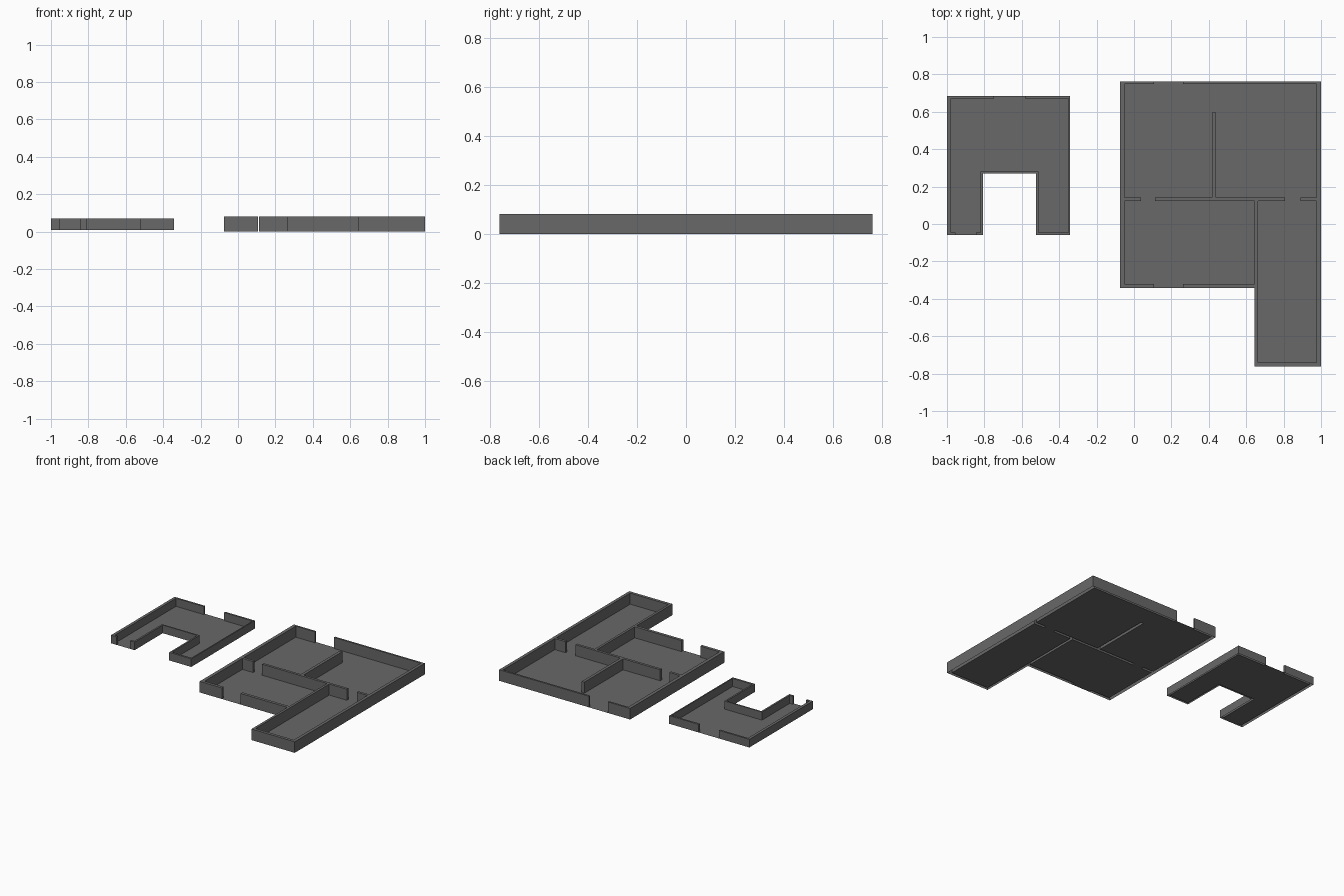
import bpy, bmesh

if "Cube" in bpy.data.objects:
    bpy.data.objects.remove(bpy.data.objects["Cube"])

grey = bpy.data.materials.new("plaster_grey")
grey.diffuse_color = (0.14, 0.14, 0.14, 1)
grey.use_nodes = True
grey.node_tree.nodes["Principled BSDF"].inputs["Base Color"].default_value = grey.diffuse_color


def inside(x, y, rects):
    return any(x0 < x < x1 and y0 < y < y1 for x0, y0, x1, y1 in rects)


def floor_plan(name, footprint, voids, walls, z0, z1):
    """Build floor and open-bottomed walls from plan rectangles (x0, y0, x1, y1)."""
    rects = footprint + voids + walls
    xs = sorted({v for r in rects for v in (r[0], r[2])})
    ys = sorted({v for r in rects for v in (r[1], r[3])})

    def kind(i, j):
        if not (0 <= i < len(xs) - 1 and 0 <= j < len(ys) - 1):
            return None
        x, y = (xs[i] + xs[i + 1]) / 2, (ys[j] + ys[j + 1]) / 2
        if not inside(x, y, footprint) or inside(x, y, voids):
            return None
        return "wall" if inside(x, y, walls) else "floor"

    parts = {"floor": bmesh.new(), "walls": bmesh.new()}
    for i in range(len(xs) - 1):
        for j in range(len(ys) - 1):
            k = kind(i, j)
            if not k:
                continue
            x0, x1, y0, y1 = xs[i], xs[i + 1], ys[j], ys[j + 1]
            c = [(x0, y0), (x1, y0), (x1, y1), (x0, y1)]
            bm = parts["walls" if k == "wall" else "floor"]
            z = z1 if k == "wall" else z0
            bm.faces.new([bm.verts.new((*p, z)) for p in c])
            if k == "wall":
                # upright faces wherever the wall ends
                for n, (di, dj) in enumerate([(0, -1), (1, 0), (0, 1), (-1, 0)]):
                    if kind(i + di, j + dj) != "wall":
                        a, b = c[n], c[(n + 1) % 4]
                        bm.faces.new([bm.verts.new(v) for v in
                                      ((*a, z0), (*b, z0), (*b, z1), (*a, z1))])
    for part, bm in parts.items():
        bmesh.ops.remove_doubles(bm, verts=bm.verts, dist=1e-5)
        bmesh.ops.dissolve_limit(bm, angle_limit=0.01, verts=bm.verts, edges=bm.edges)
        me = bpy.data.meshes.new(f"{name}_{part}")
        bm.to_mesh(me)
        bm.free()
        me.materials.append(grey)
        bpy.context.collection.objects.link(bpy.data.objects.new(me.name, me))


# Large L-shaped house
floor_plan(
    "large_house",
    [(-0.075, -0.342, 1, 0.763), (0.645, -0.763, 1, -0.342)], [],
    [(-0.075, -0.342, -0.05, 0.763),       # left wall
     (0.977, -0.763, 1, 0.763),            # right wall
     (-0.05, 0.749, 0.107, 0.763), (0.262, 0.749, 0.977, 0.763),    # back wall
     (-0.05, -0.342, 0.107, -0.32), (0.262, -0.342, 0.645, -0.32),  # front wall
     (0.645, -0.763, 0.663, 0.123),        # wing wall
     (0.663, -0.763, 0.977, -0.741),       # wing front
     (-0.05, 0.123, 0.037, 0.142), (0.112, 0.123, 0.807, 0.142),
     (0.89, 0.123, 0.977, 0.142),          # cross wall with doorways
     (0.417, 0.142, 0.439, 0.596)],        # room divider
    0, 0.082)

# Small U-shaped house
floor_plan(
    "small_house",
    [(-1, -0.06, -0.342, 0.685)], [(-0.807, -0.06, -0.523, 0.27)],
    [(-1, -0.06, -0.979, 0.685),           # left wall
     (-0.351, -0.06, -0.342, 0.685),       # right wall
     (-0.979, 0.671, -0.749, 0.685), (-0.583, 0.671, -0.351, 0.685),  # back wall
     (-0.82, -0.06, -0.807, 0.28), (-0.523, -0.06, -0.511, 0.28),     # court sides
     (-0.807, 0.27, -0.523, 0.28),         # court back
     (-0.979, -0.06, -0.954, -0.045), (-0.845, -0.06, -0.82, -0.045), # left foot
     (-0.511, -0.06, -0.351, -0.045)],     # right foot
    0.01, 0.07)
